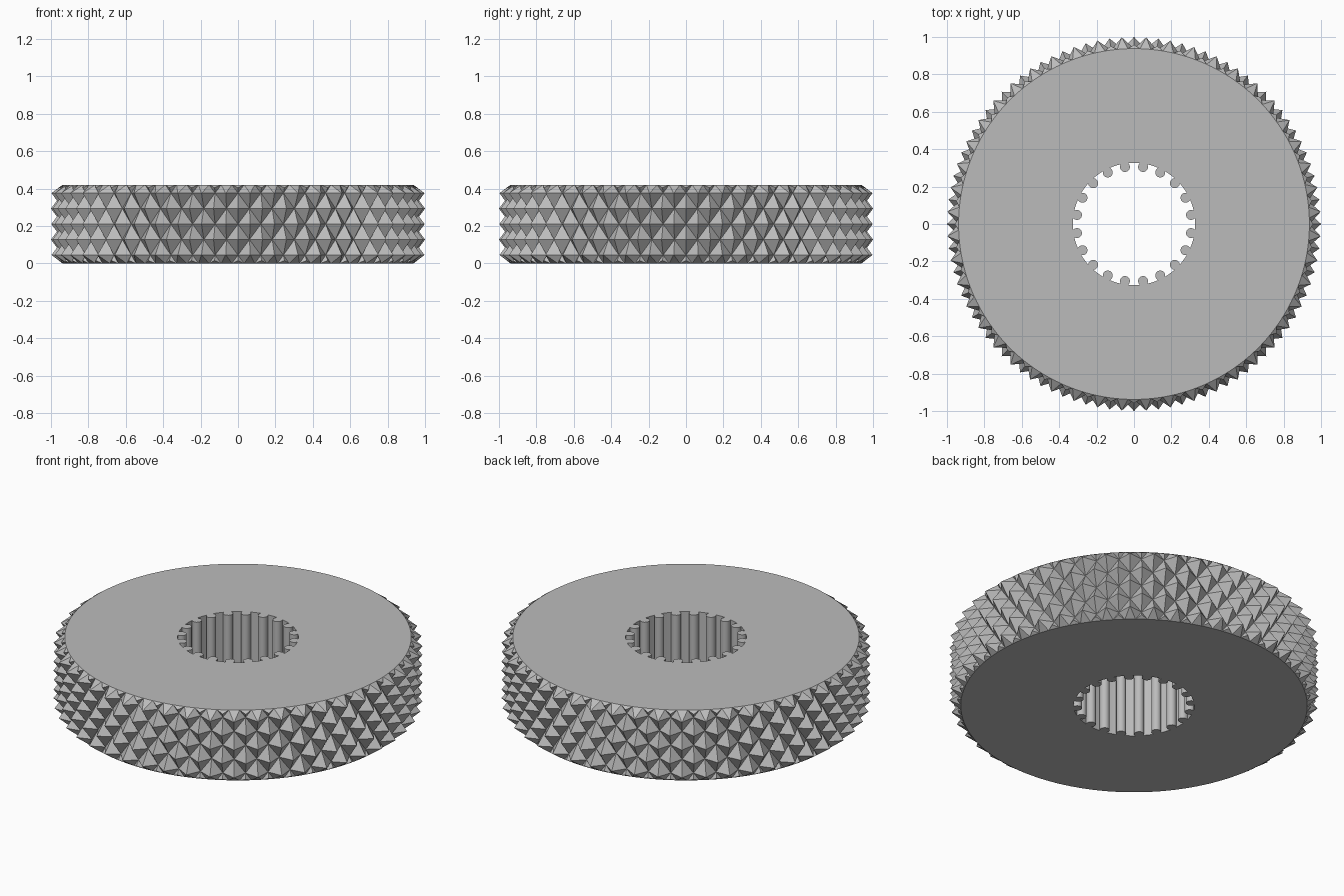
import bpy, bmesh, math

if "Cube" in bpy.data.objects:
    bpy.data.objects.remove(bpy.data.objects["Cube"])

HEIGHT = 0.42
TEETH = 48                    # knurl pyramids per ring
R_PEAK, R_VALLEY = 1.0, 0.938
ROW = 0.083                   # height between staggered rings
CHAMFER = 0.045
RIBS = 20                     # ribs inside the bore


def polar(r, a, z):
    return (r * math.cos(a), r * math.sin(a), z)


def finish(bm, name):
    bmesh.ops.recalc_face_normals(bm, faces=bm.faces)
    mesh = bpy.data.meshes.new(name)
    bm.to_mesh(mesh)
    bm.free()
    obj = bpy.data.objects.new(name, mesh)
    bpy.context.collection.objects.link(obj)
    return obj


def ring_solid(name, rings, split=False):
    """Skin a stack of equal point rings and cap both ends."""
    bm = bmesh.new()
    vs = [[bm.verts.new(p) for p in ring] for ring in rings]
    n = len(vs[0])
    for j in range(len(vs) - 1):
        for i in range(n):
            a, b = vs[j][i], vs[j][(i + 1) % n]
            c, d = vs[j + 1][(i + 1) % n], vs[j + 1][i]
            if not split:
                bm.faces.new((a, b, c, d))
            elif (i + j) % 2 == 0:      # split along the valley line
                bm.faces.new((a, b, d))
                bm.faces.new((b, c, d))
            else:
                bm.faces.new((a, b, c))
                bm.faces.new((a, c, d))
    bm.faces.new(vs[0][::-1])
    bm.faces.new(vs[-1])
    return finish(bm, name)


def boolean(obj, cutter, operation):
    cutter.hide_render = True
    cutter.hide_set(True)
    mod = obj.modifiers.new(operation.lower(), 'BOOLEAN')
    mod.object = cutter
    mod.operation = operation
    mod.solver = 'EXACT'


# Knurled wheel: peaks and valleys alternate like a chequerboard
knurl = []
for j in range(7):
    z = HEIGHT / 2 + (j - 3) * ROW
    knurl.append([polar(R_PEAK if (i + j) % 2 == 0 else R_VALLEY,
                        math.pi * i / TEETH, z) for i in range(2 * TEETH)])
wheel = ring_solid("knurled_wheel", knurl, split=True)

# Chamfered envelope that trims the top and bottom
wide = R_VALLEY + (R_PEAK - R_VALLEY) * 1.4
profile = [(R_VALLEY, 0), (wide, CHAMFER * 1.4),
           (wide, HEIGHT - CHAMFER * 1.4), (R_VALLEY, HEIGHT)]
envelope = ring_solid("chamfer_envelope", [
    [polar(r, math.tau * (i + 0.5) / 144, z) for i in range(144)] for r, z in profile])

# Bore with round ribs
outline = []
for k in range(RIBS):
    a = math.tau * (k + 0.5) / RIBS
    for s in range(11):
        phi = math.radians(-130 + 26 * s)
        r, t = 0.309 - 0.027 * math.cos(phi), 0.027 * math.sin(phi)
        outline.append((math.hypot(r, t), a + math.atan2(t, r)))
    for d in (-4.5, 0, 4.5):
        outline.append((0.327, a + math.pi / RIBS + math.radians(d)))
bore = ring_solid("bore_cutter", [[polar(r, a, z) for r, a in outline]
                                  for z in (-0.3, HEIGHT + 0.3)])

boolean(wheel, envelope, 'INTERSECT')
boolean(wheel, bore, 'DIFFERENCE')

# Apply the cuts and remove the cutters
bpy.context.view_layer.update()
deps = bpy.context.evaluated_depsgraph_get()
final = bpy.data.meshes.new_from_object(wheel.evaluated_get(deps))
wheel.modifiers.clear()
wheel.data = final
for cutter in (envelope, bore):
    bpy.data.objects.remove(cutter, do_unlink=True)

# Colour and shading
grey = bpy.data.materials.new("grey")
grey.diffuse_color = (0.5, 0.5, 0.5, 1)
grey.use_nodes = True
grey.node_tree.nodes["Principled BSDF"].inputs["Base Color"].default_value = grey.diffuse_color
final.materials.clear()
final.materials.append(grey)
for p in final.polygons:
    p.material_index = 0
bpy.context.view_layer.objects.active = wheel
wheel.select_set(True)
bpy.ops.object.shade_smooth_by_angle(angle=math.radians(30))
